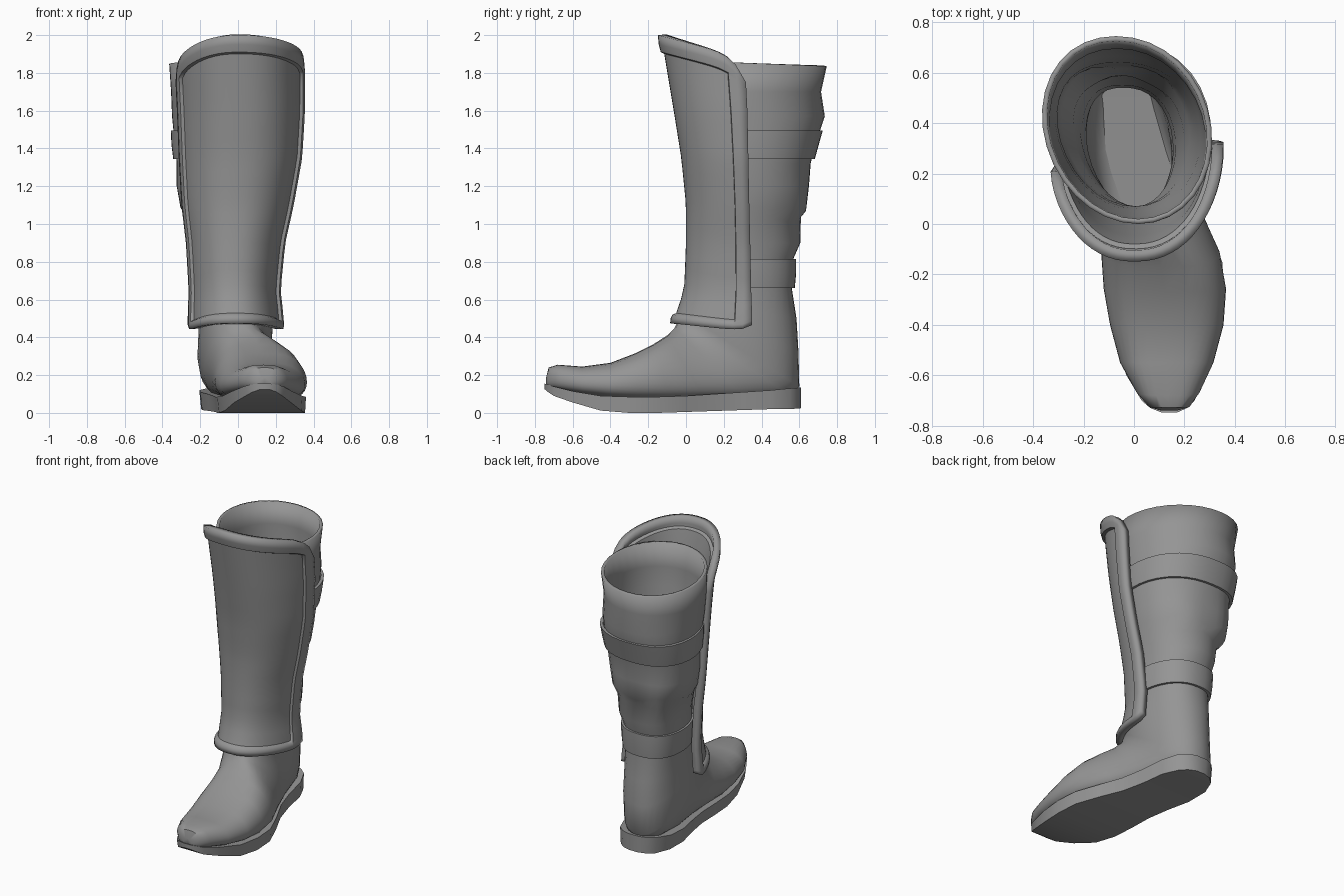
import bpy
import math
from math import sin, cos, pi, radians

default_cube = bpy.data.objects.get("Cube")
if default_cube:
    bpy.data.objects.remove(default_cube, do_unlink=True)

leather = bpy.data.materials.new("grey_leather")
leather.use_nodes = True
grey = (0.3, 0.3, 0.3, 1)
leather.diffuse_color = grey
leather.node_tree.nodes["Principled BSDF"].inputs["Base Color"].default_value = grey

SIDES = 32
TWIST = 0.13


def lookup(table, key):
    """Linear interpolation of table rows on their first column."""
    if key <= table[0][0]:
        return table[0][1:]
    for low, high in zip(table, table[1:]):
        if key <= high[0]:
            f = (key - low[0]) / (high[0] - low[0])
            return [a + (b - a) * f for a, b in zip(low[1:], high[1:])]
    return table[-1][1:]


def power(value, exponent):
    """Power that keeps the sign."""
    return math.copysign(abs(value) ** exponent, value)


def skin(name, rows, closed=True, caps=(), thickness=0, angle=40):
    """Skin rows of points into one smooth shaded object."""
    count = len(rows[0])
    points = [p for row in rows for p in row]
    faces = []
    for j in range(len(rows) - 1):
        for i in range(count if closed else count - 1):
            k = (i + 1) % count
            a, b = j * count, (j + 1) * count
            faces.append((a + i, a + k, b + k, b + i))
    if "first" in caps:
        faces.append(tuple(reversed(range(count))))
    if "last" in caps:
        faces.append(tuple(range(len(points) - count, len(points))))
    mesh = bpy.data.meshes.new(name)
    mesh.from_pydata(points, [], faces)
    mesh.materials.append(leather)
    part = bpy.data.objects.new(name, mesh)
    bpy.context.collection.objects.link(part)
    if thickness:
        shell = part.modifiers.new("thickness", "SOLIDIFY")
        shell.thickness = thickness
        shell.offset = -1
    bpy.ops.object.select_all(action="DESELECT")
    part.select_set(True)
    bpy.context.view_layer.objects.active = part
    bpy.ops.object.shade_smooth_by_angle(angle=radians(angle))


def ring(front, back, left, right, square=1.0, skew=1.0, grow=0.0, fold=0.0, twist=TWIST):
    """Oval between a front/top point and a back/bottom point, each (y, z)."""
    middle, half = (left + right) / 2, (right - left) / 2 + grow
    length = math.hypot(front[0] - back[0], front[1] - back[1])
    points = []
    for i in range(SIDES):
        a = -2 * pi * i / SIDES
        x = middle + half * power(sin(a - twist), square)
        t = (0.5 - 0.5 * cos(a)) ** skew
        t += grow / length * (2 * t - 1)
        y = back[0] + (front[0] - back[0]) * t
        z = back[1] + (front[1] - back[1]) * t
        bump = fold * max(0, cos(a)) * cos(5 * a)
        points.append((x, y + bump, z + 2 * bump))
    return points


# Shaft: height, front y, back y, left x, right x
SHAFT = [
    (0.66, 0.04, 0.56, -0.21, 0.175),
    (0.82, 0.05, 0.57, -0.225, 0.185),
    (0.9, 0.05, 0.605, -0.235, 0.2),
    (1.02, 0.05, 0.6, -0.26, 0.22),
    (1.09, 0.05, 0.645, -0.305, 0.24),
    (1.2, 0.05, 0.65, -0.325, 0.26),
    (1.32, 0.04, 0.66, -0.325, 0.275),
    (1.42, 0.03, 0.685, -0.335, 0.285),
    (1.57, 0.01, 0.735, -0.35, 0.3),
    (1.7, 0, 0.715, -0.355, 0.305),
    (1.85, 0, 0.745, -0.365, 0.31),
]


def shaft_skew(z):
    """The lower shaft is widest behind its middle, the cuff is an even oval."""
    return 1.18 if z < 1.55 else 1.04


# Foot: top y and z, bottom y and z, left x, right x
FOOT = [
    (-0.74, 0.19, -0.74, 0.15, 0.11, 0.17),
    (-0.727, 0.24, -0.725, 0.135, 0.06, 0.22),
    (-0.68, 0.255, -0.66, 0.12, 0.01, 0.26),
    (-0.55, 0.245, -0.55, 0.1, -0.055, 0.315),
    (-0.4, 0.265, -0.4, 0.08, -0.095, 0.355),
    (-0.27, 0.315, -0.25, 0.07, -0.12, 0.365),
    (-0.17, 0.365, -0.08, 0.07, -0.13, 0.34),
    (-0.1, 0.41, 0.1, 0.07, -0.145, 0.275),
    (-0.06, 0.45, 0.32, 0.07, -0.18, 0.21),
    (-0.04, 0.49, 0.55, 0.09, -0.205, 0.17),
    (-0.02, 0.53, 0.6, 0.14, -0.215, 0.175),
    (0, 0.56, 0.595, 0.33, -0.21, 0.185),
    (0.02, 0.6, 0.585, 0.5, -0.21, 0.18),
]

# Foot and shaft form one continuous tube from the toe to the open top
rows = []
for n, (ty, tz, by, bz, left, right) in enumerate(FOOT):
    ankle = min(1, max(0, (n - 6) / 4))
    rows.append(ring((ty, tz), (by, bz), left, right, twist=TWIST * ankle,
                     square=0.6 + 0.35 * ankle, skew=1.4 - 0.35 * ankle))
for z, front, back, left, right in SHAFT:
    tilt = 0.015 if z > 1.8 else 0
    fold = 0.015 * sin(z * 21) if 0.85 < z < 1.3 else 0
    rows.append(ring((front, z + tilt), (back, z - tilt), left, right,
                     skew=shaft_skew(z), fold=fold))
skin("foot_and_shaft", rows, caps=("first",), thickness=0.02, angle=50)

# Two straps around the shaft
for name, low, high in (("ankle_strap", 0.66, 0.815), ("calf_strap", 1.345, 1.495)):
    rows = []
    for z, grow in ((low, -0.005), (low, 0.016), ((low + high) / 2, 0.018),
                    (high, 0.014), (high, -0.005)):
        front, back, left, right = lookup(SHAFT, z)
        rows.append(ring((front, z), (back, z), left, right,
                         skew=shaft_skew(z), grow=grow))
    skin(name, rows)

# Sole: y, left x, right x, top z, bottom z
SOLE = [
    (-0.748, 0.11, 0.17, 0.155, 0.125),
    (-0.73, 0.065, 0.21, 0.15, 0.11),
    (-0.7, 0.03, 0.24, 0.14, 0.09),
    (-0.6, -0.03, 0.285, 0.115, 0.055),
    (-0.45, -0.08, 0.34, 0.09, 0.012),
    (-0.3, -0.11, 0.36, 0.085, 0),
    (-0.15, -0.12, 0.35, 0.085, 0),
    (0, -0.13, 0.29, 0.09, 0.005),
    (0.15, -0.16, 0.22, 0.1, 0.01),
    (0.3, -0.2, 0.18, 0.11, 0.015),
    (0.45, -0.205, 0.155, 0.12, 0.02),
    (0.55, -0.165, 0.11, 0.13, 0.02),
    (0.59, -0.125, 0.065, 0.133, 0.023),
    (0.61, -0.07, 0.01, 0.135, 0.025),
]
rows = [[(left + 0.01, y, low), (left, y, high), (right, y, high), (right - 0.005, y, low)]
        for y, left, right, high, low in SOLE]
skin("sole", rows, caps=("first", "last"), angle=45)

# Shin guard: height, front y, left x, right x, side y
GUARD = [
    (0.43, -0.075, -0.255, 0.225, 0.35),
    (0.52, -0.055, -0.255, 0.22, 0.35),
    (0.65, -0.01, -0.25, 0.205, 0.345),
    (0.9, 0, -0.265, 0.23, 0.34),
    (1.1, 0, -0.29, 0.275, 0.335),
    (1.35, -0.025, -0.305, 0.32, 0.33),
    (1.6, -0.065, -0.315, 0.335, 0.325),
    (1.9, -0.115, -0.33, 0.335, 0.31),
    (2, -0.13, -0.33, 0.335, 0.3),
]


def spaced(start, end, steps):
    """Even spacing with a narrow raised border at both ends."""
    inner = [start + (1 - start - end) * i / steps for i in range(steps + 1)]
    gap = 0.006
    return [0, start / 2, start - gap] + inner + [1 - end + gap, 1 - end / 2, 1]


columns, levels = spaced(0.065, 0.08, 26), spaced(0.035, 0.065, 18)
rows = []
for j, v in enumerate(levels):
    row = []
    for i, u in enumerate(columns):
        turn = radians(-75 + 165 * u)
        full = turn * 90 / 75 if turn < 0 else turn
        c = 1 - cos(full)
        slope = 0.16 if turn < 0 else 0.12
        top = 2 - slope * c - (0.25 - slope) * c ** 8
        bottom = 0.475 - 0.045 * c + 0.035 * c ** 10
        z = bottom + (top - bottom) * v
        front, left, right, side = lookup(GUARD, z)
        edge = min(i, j, len(columns) - 1 - i, len(levels) - 1 - j)
        lift = (0.019, 0.022, 0.017, 0)[min(edge, 3)]
        x = (left + right) / 2 + ((right - left) / 2 + lift) * power(sin(turn), 0.9)
        y = side - (side - front + lift) * cos(turn)
        row.append((x, y, z))
    rows.append(row)
skin("shin_guard", rows, closed=False, thickness=0.045, angle=45)
